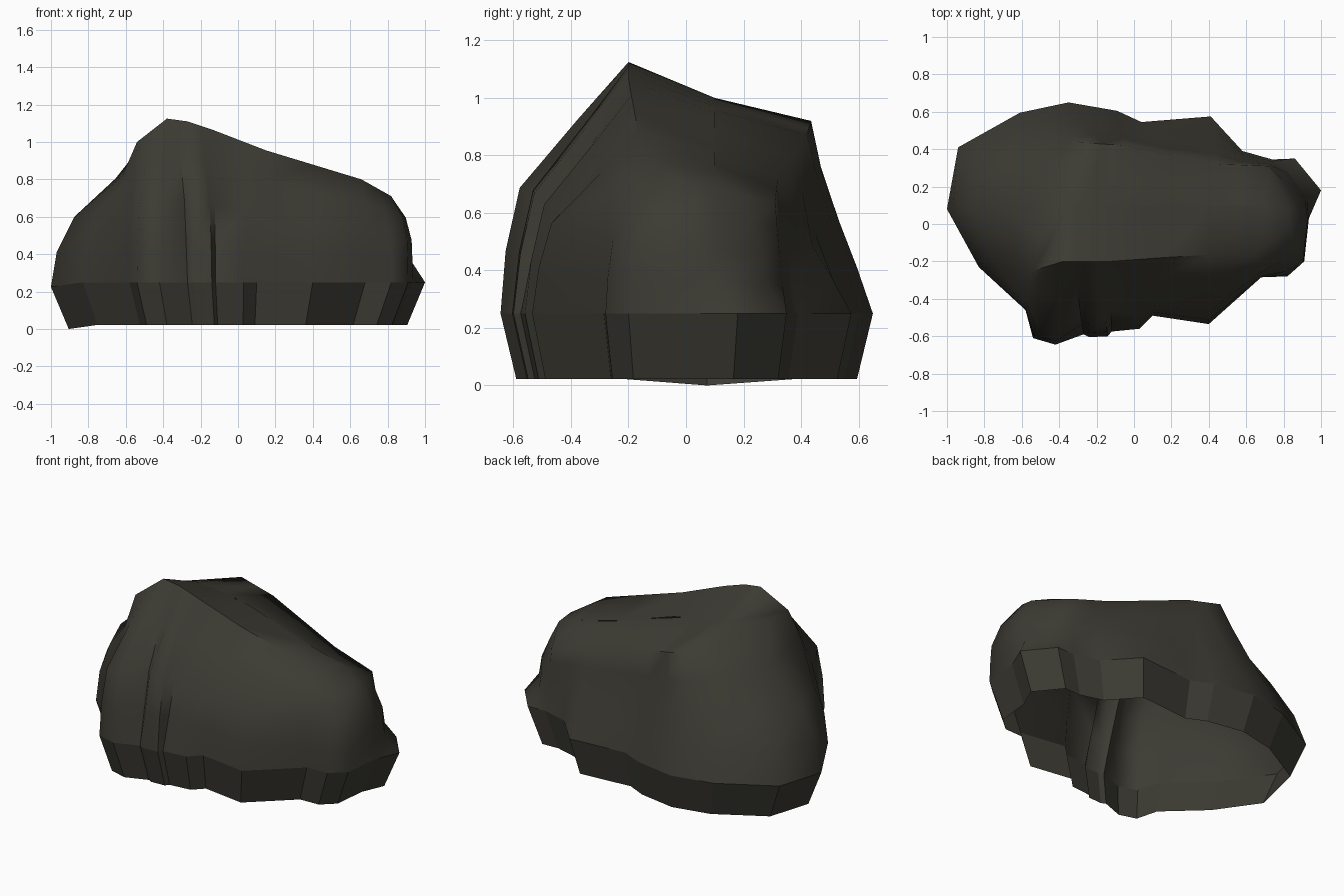
import bpy, bmesh, math

if "Cube" in bpy.data.objects:
    bpy.data.objects.remove(bpy.data.objects["Cube"])

# widest outline of the rock (x, y), from the left end round the front
BASE = [(-1, .08), (-.83, -.23), (-.58, -.46), (-.54, -.61), (-.42, -.645), (-.27, -.59),
        (-.24, -.605), (-.14, -.6), (-.12, -.575), (.03, -.56), (.1, -.49), (.4, -.535),
        (.68, -.285), (.82, -.28), (.91, -.2), (.935, .03), (1, .18), (.86, .35),
        (.74, .345), (.58, .39), (.41, .575), (.04, .545), (-.09, .605), (-.35, .65),
        (-.61, .595), (-.94, .41)]
# upper rim (x, y, z), one point for every second outline point
RIM = [(-.48, .08, .975), (-.54, -.25, 1.0), (-.38, -.2, 1.125), (-.27, -.2, 1.11),
       (-.13, -.2, 1.063), (.15, -.18, .955), (.66, -.15, .8), (.82, -.02, .71),
       (.83, .08, .69), (.72, .31, .64), (.45, .32, .72), (-.05, .42, .87), (-.28, .435, .92)]
# height of the sloping roof along its middle line
ROOF = [(-.34, 1.0), (0, .95), (.45, .8), (.7, .74)]
# how far the wall has leaned in towards the rim at three levels
LEAN = {"left": (.06, .24, .66), "back left": (.13, .38, .73), "front left": (.04, .15, .6),
        "front": (.06, .18, .63), "edge": (0, .03, .18), "corner": (.04, .13, .4),
        "end": (.02, .06, .35), "ledge": (.42, .5, .75), "back": (.25, .53, .8)}
SIDES = (["left"] * 2 + ["front left"] * 4 + ["front"] * 6 + ["edge", "corner"]
         + ["end"] * 2 + ["ledge"] * 2 + ["back"] * 7 + ["back left"])
N = len(BASE)


def lerp(a, b, t):
    return tuple(p + (q - p) * t for p, q in zip(a, b))


def roof_point(x):
    x = min(max(x, ROOF[0][0]), ROOF[-1][0])
    for (x0, z0), (x1, z1) in zip(ROOF, ROOF[1:]):
        if x <= x1:
            return (x, .1, z0 + (z1 - z0) * (x - x0) / (x1 - x0))


def lean(i, level):
    groove = (.1, .14, .08)[level] if i in (5, 8) else 0
    return LEAN[SIDES[i]][level] + groove


# rings from the foot up to the roof line
rim = [lerp(RIM[i // 2], RIM[(i // 2 + 1) % len(RIM)], .5 * (i % 2)) for i in range(N)]
belt = [(x, y, .225 if i == 0 else .25) for i, (x, y) in enumerate(BASE)]
foot = [(x * .905, y * .915, 0 if i == 0 else .022) for i, (x, y) in enumerate(BASE)]
rings = [foot, belt]
for level, t in enumerate((.25, .5, .77)):
    ring = []
    for i in range(N):
        x, y, _ = lerp(belt[i], rim[i], lean(i, level))
        ring.append((x, y, belt[i][2] + (rim[i][2] - belt[i][2]) * t))
    rings.append(ring)
rings += [rim, [roof_point(p[0]) for p in rim]]

bm = bmesh.new()
verts = [[bm.verts.new(p) for p in ring] for ring in rings]
for low, high in zip(verts, verts[1:]):
    for i in range(N):
        j = (i + 1) % N
        bm.faces.new((low[i], low[j], high[j], high[i]))
bmesh.ops.remove_doubles(bm, verts=bm.verts, dist=.0005)
mesh = bpy.data.meshes.new("rock")
bm.to_mesh(mesh)
bm.free()

# smooth body with a flat-faced band at the foot
mesh.set_sharp_from_angle(angle=math.radians(60))
for p in mesh.polygons:
    p.use_smooth = p.center.z > .2

stone = bpy.data.materials.new("dark olive stone")
stone.diffuse_color = (.045, .043, .033, 1)
stone.use_nodes = True
stone.node_tree.nodes["Principled BSDF"].inputs["Base Color"].default_value = stone.diffuse_color
mesh.materials.append(stone)
rock = bpy.data.objects.new("rock", mesh)
bpy.context.collection.objects.link(rock)
